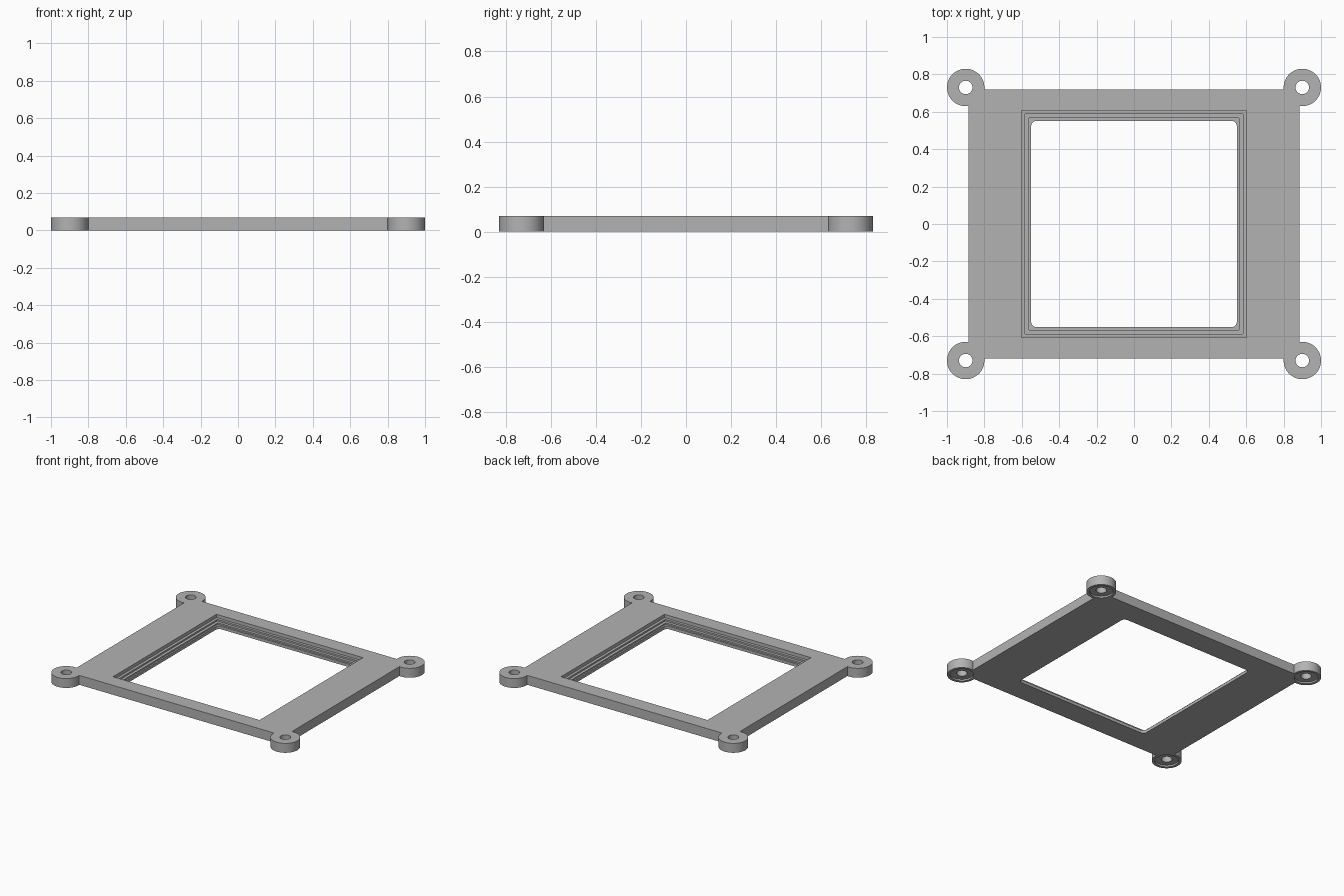
import bpy, bmesh, math

if "Cube" in bpy.data.objects:
    bpy.data.objects.remove(bpy.data.objects["Cube"])

H = 0.07                       # plate thickness
HX, HY = 0.885, 0.72           # plate half sizes
BX, BY, BR = 0.9, 0.73, 0.1    # corner lug centres and radius

grey = bpy.data.materials.new("grey")
grey.diffuse_color = (0.45, 0.45, 0.45, 1)
grey.use_nodes = True
grey.node_tree.nodes["Principled BSDF"].inputs["Base Color"].default_value = grey.diffuse_color


def prism(name, pts, z0, z1):
    """Closed prism from a counter-clockwise outline."""
    bm = bmesh.new()
    low = [bm.verts.new((x, y, z0)) for x, y in pts]
    top = [bm.verts.new((x, y, z1)) for x, y in pts]
    bm.faces.new(low[::-1])
    bm.faces.new(top)
    n = len(pts)
    for i in range(n):
        j = (i + 1) % n
        bm.faces.new((low[i], low[j], top[j], top[i]))
    mesh = bpy.data.meshes.new(name)
    bm.to_mesh(mesh)
    bm.free()
    mesh.materials.append(grey)
    ob = bpy.data.objects.new(name, mesh)
    bpy.context.collection.objects.link(ob)
    return ob


def circle(cx, cy, r, n=48):
    return [(cx + r * math.cos(2 * math.pi * i / n),
             cy + r * math.sin(2 * math.pi * i / n)) for i in range(n)]


def rect(hx, hy, r=0.0):
    """Rectangle outline, with rounded corners when r > 0."""
    if r == 0:
        return [(-hx, -hy), (hx, -hy), (hx, hy), (-hx, hy)]
    pts = []
    for k, (sx, sy) in enumerate([(1, 1), (-1, 1), (-1, -1), (1, -1)]):
        for i in range(7):
            a = math.pi / 2 * (k + i / 6)
            pts.append((sx * (hx - r) + r * math.cos(a),
                        sy * (hy - r) + r * math.sin(a)))
    return pts


def combine(target, other, op):
    """Apply a boolean and remove the helper."""
    mod = target.modifiers.new(op, 'BOOLEAN')
    mod.operation, mod.object, mod.solver = op, other, 'EXACT'
    bpy.context.view_layer.objects.active = target
    bpy.ops.object.modifier_apply(modifier=mod.name)
    bpy.data.objects.remove(other, do_unlink=True)


# Flat plate with a round lug on each corner
frame = prism("mounting_frame", rect(HX, HY), 0, H)
corners = [(sx * BX, sy * BY) for sx in (-1, 1) for sy in (-1, 1)]
for x, y in corners:
    combine(frame, prism("lug", circle(x, y, BR), 0, H), 'UNION')

# Screw holes with a shallow counterbore underneath
for x, y in corners:
    combine(frame, prism("screw_hole", circle(x, y, 0.036, 32), -0.1, 0.2), 'DIFFERENCE')
    combine(frame, prism("counterbore", circle(x, y, 0.08), -0.1, 0.012), 'DIFFERENCE')

# Window stepping inwards towards the bottom
for hx, hy, r, z in [(0.602, 0.607, 0, 0.045), (0.582, 0.587, 0, 0.033),
                     (0.561, 0.566, 0, 0.022), (0.55, 0.552, 0.03, -0.1)]:
    combine(frame, prism("window_step", rect(hx, hy, r), z, 0.2), 'DIFFERENCE')

bpy.ops.object.select_all(action='DESELECT')
frame.select_set(True)
bpy.context.view_layer.objects.active = frame
bpy.ops.object.shade_smooth_by_angle(angle=math.radians(30))
